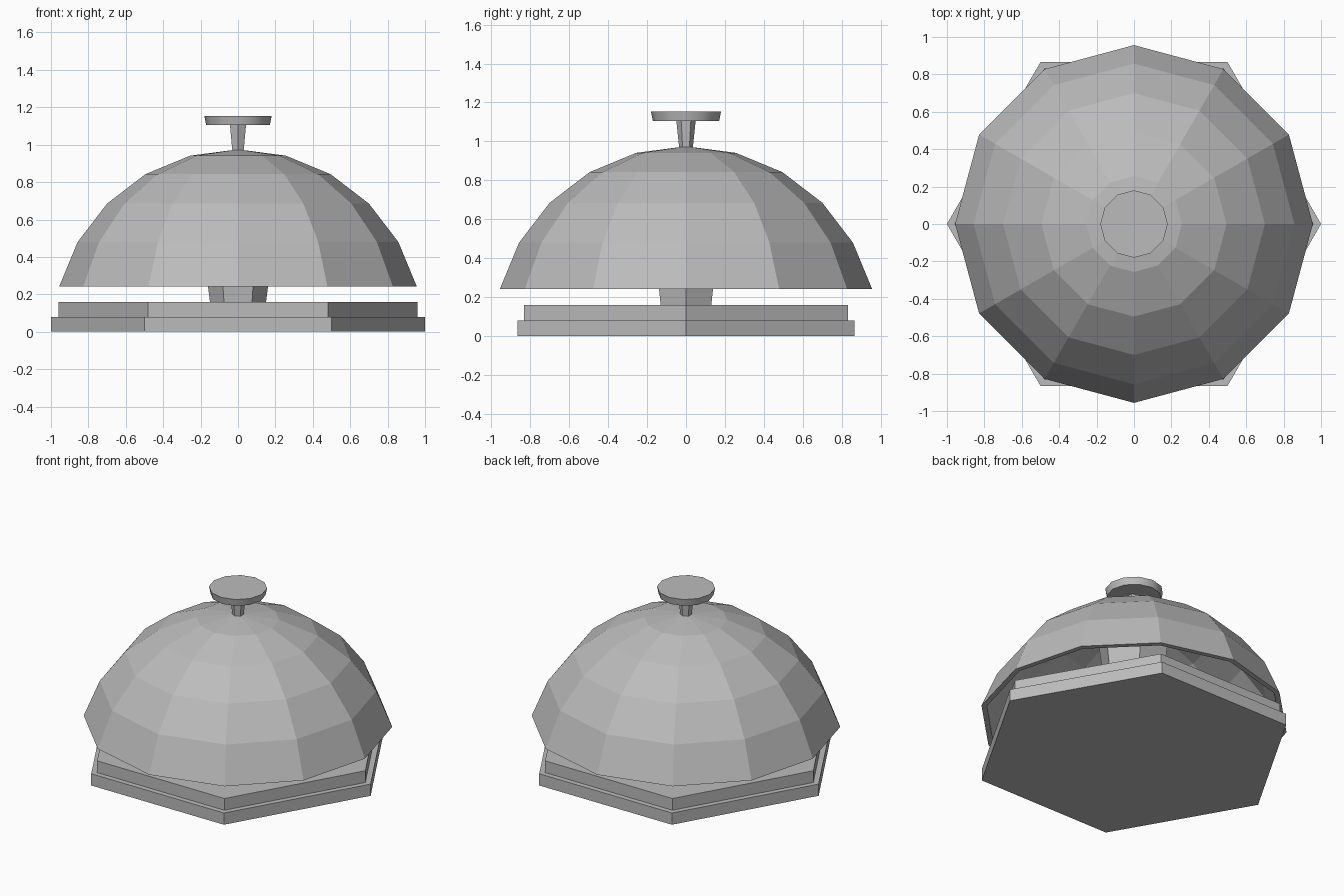
import bpy
import bmesh
from math import cos, sin, pi, radians

default = bpy.data.objects.get("Cube")
if default:
    bpy.data.objects.remove(default, do_unlink=True)

# The single grey finish
grey = bpy.data.materials.new("plain grey")
grey.use_nodes = True
grey.diffuse_color = (0.5, 0.5, 0.5, 1)
grey.node_tree.nodes["Principled BSDF"].inputs["Base Color"].default_value = (0.5, 0.5, 0.5, 1)


def lathe(name, sides, profile, turn=0.0, smooth=False):
    """Faceted turned solid from (radius, z) points; end points are capped or meet at a pole."""
    bm = bmesh.new()
    rings = []
    for r, z in profile:
        if r == 0:
            rings.append([bm.verts.new((0, 0, z))] * sides)
        else:
            angles = [turn + 2 * pi * i / sides for i in range(sides)]
            rings.append([bm.verts.new((r * cos(a), r * sin(a), z)) for a in angles])
    for low, high in zip(rings, rings[1:]):
        for i in range(sides):
            j = (i + 1) % sides
            corners = list(dict.fromkeys((low[i], low[j], high[j], high[i])))
            bm.faces.new(corners)
    for ring, r in ((rings[0], profile[0][0]), (rings[-1], profile[-1][0])):
        if r > 0:
            bm.faces.new(ring)
    bmesh.ops.recalc_face_normals(bm, faces=bm.faces[:])
    mesh = bpy.data.meshes.new(name)
    bm.to_mesh(mesh)
    bm.free()
    mesh.materials.append(grey)
    obj = bpy.data.objects.new(name, mesh)
    bpy.context.collection.objects.link(obj)
    if smooth:
        bpy.ops.object.select_all(action="DESELECT")
        obj.select_set(True)
        bpy.context.view_layer.objects.active = obj
        bpy.ops.object.shade_smooth_by_angle(angle=radians(35))
    return obj


# Two-step hexagonal base
lathe("base_plate", 6, [(1.0, 0), (1.0, 0.08)])
lathe("base_step", 6, [(0.96, 0.08), (0.96, 0.16)])

# Post under the dome, flaring upwards
lathe("inner_post", 6, [(0.15, 0.16), (0.24, 0.88)])

# Hollow dome: outer skin from pole to rim, inner skin back up to the pole
DOME_RADIUS, DOME_CENTRE, WALL = 0.99, -0.015, 0.035
steps = [radians(15 * i) for i in range(6)]
outer = [(DOME_RADIUS * sin(a), DOME_CENTRE + DOME_RADIUS * cos(a)) for a in steps]
inner_radius = DOME_RADIUS - WALL
inner = [(inner_radius * sin(a), DOME_CENTRE + inner_radius * cos(a)) for a in steps]
rim_z = outer[-1][1]
inner[-1] = (inner[-1][0], rim_z)
lathe("bell_dome", 12, outer + inner[::-1])

# Plunger stem and round push button
lathe("button_stem", 6, [(0.032, 0.94), (0.05, 1.11)], turn=pi / 2)
lathe("push_button", 12, [(0.17, 1.105), (0.18, 1.153)], smooth=True)
